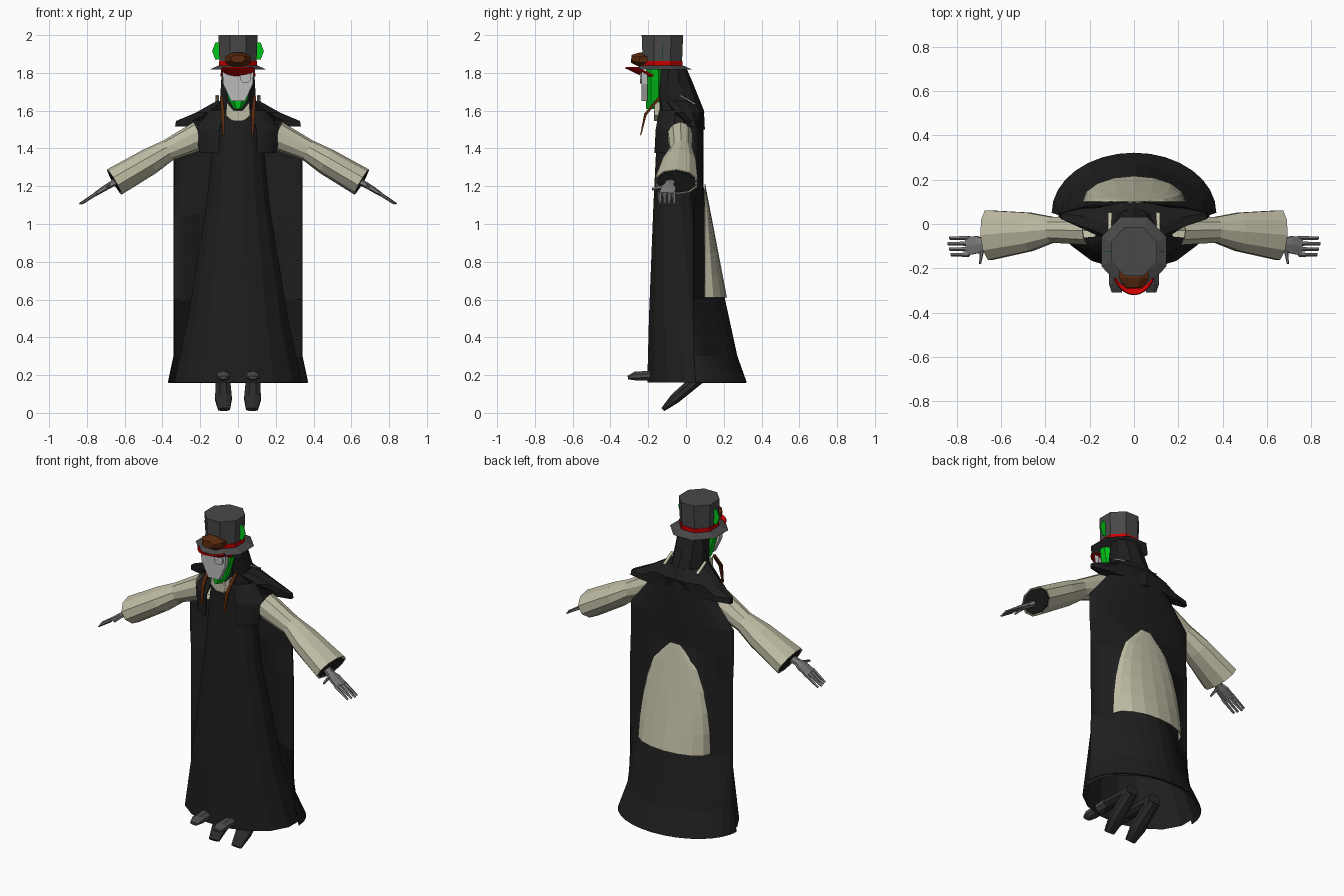
import bpy, bmesh
from math import sin, cos, radians, pi, sqrt, copysign
from mathutils import Vector

cube = bpy.data.objects.get("Cube")
if cube:
    bpy.data.objects.remove(cube)


def material(name, red, green, blue):
    mat = bpy.data.materials.new(name)
    mat.use_nodes = True
    mat.diffuse_color = (red, green, blue, 1)
    shader = mat.node_tree.nodes["Principled BSDF"]
    shader.inputs["Base Color"].default_value = mat.diffuse_color
    return mat


BLACK = material("black cloth", .013, .013, .013)
GREY = material("hat grey", .065, .065, .065)
LEATHER = material("dark leather", .024, .024, .025)
CREAM = material("cream cloth", .52, .5, .37)
BONE = material("hand grey", .2, .2, .2)
MASK = material("mask grey", .5, .5, .5)
GREEN = material("green", 0, .55, .01)
RED = material("red", .6, 0, 0)
BROWN = material("brown", .1, .022, .004)


def build(name, rings, mat, closed=True, caps=True, thick=0):
    """Skin a list of point rings into one object."""
    bm = bmesh.new()
    rows = [[bm.verts.new(point) for point in ring] for ring in rings]
    count = len(rows[0])
    for lower, upper in zip(rows, rows[1:]):
        for i in range(count if closed else count - 1):
            j = (i + 1) % count
            bm.faces.new((lower[i], lower[j], upper[j], upper[i]))
    if caps and closed:
        bm.faces.new(rows[0])
        bm.faces.new(rows[-1])
    bmesh.ops.recalc_face_normals(bm, faces=bm.faces)
    mesh = bpy.data.meshes.new(name)
    bm.to_mesh(mesh)
    bm.free()
    mesh.materials.append(mat)
    part = bpy.data.objects.new(name, mesh)
    bpy.context.collection.objects.link(part)
    if thick:
        modifier = part.modifiers.new("thickness", "SOLIDIFY")
        modifier.thickness = thick
        modifier.offset = 0


def oval(z, centre_y, radius_x, radius_y, sides=8):
    """Horizontal oval ring with a flat side to the front."""
    angles = [2 * pi * (i + .5) / sides for i in range(sides)]
    return [Vector((radius_x * cos(a), centre_y + radius_y * sin(a), z)) for a in angles]


def arc(z, centre_y, radius_x, radius_y, start, end, steps=8, power=1, side=1):
    """Horizontal arc in degrees; a higher power makes the middle bulge."""
    points = []
    for i in range(steps + 1):
        angle = radians(start + (end - start) * i / steps)
        bulge = copysign(abs(sin(angle)) ** power, sin(angle))
        points.append(Vector((side * radius_x * cos(angle), centre_y + radius_y * bulge, z)))
    return points


def tube(name, path, mat, across_axis, sides=8, side=1, caps=True, thick=0):
    """Sweep ovals along (x, y, z, half height, half width)."""
    centres = [Vector((side * x, y, z)) for x, y, z, _, _ in path]
    rings = []
    for i, (centre, section) in enumerate(zip(centres, path)):
        after, before = centres[min(i + 1, len(path) - 1)], centres[max(i - 1, 0)]
        along = (after - before).normalized()
        up = across_axis.cross(along).normalized() * section[-2]
        across = along.cross(up).normalized() * section[-1]
        angles = [2 * pi * (k + .5) / sides for k in range(sides)]
        rings.append([centre + up * sin(a) + across * cos(a) for a in angles])
    build(name, rings, mat, caps=caps, thick=thick)


def plate(name, outline, mat, front_y, depth):
    """Flat front-facing outline of (x, z) points, pushed back along y."""
    rings = [[Vector((x, y, z)) for x, z in outline] for y in (front_y, front_y + depth)]
    build(name, rings, mat)


def mirrored(half):
    """Complete the right half of an outline with its reflection."""
    return half + [(-x, z) for x, z in reversed(half)]


X, Y, Z = Vector((1, 0, 0)), Vector((0, 1, 0)), Vector((0, 0, 1))

# Robe and the cape behind it
robe = [(.16, .05, .345, .26), (.5, -.01, .27, .19), (1.1, -.05, .17, .125), (1.6, -.05, .12, .1)]
build("robe", [oval(*section, sides=16) for section in robe], BLACK, caps=False)

cape = [(.16, .05, .37, .27, 1), (.3, .04, .34, .23, 1.4), (.6, .04, .34, .165, 4),
        (1.05, .04, .34, .09, 4), (1.2, .03, .34, .06, 1), (1.35, .03, .34, .06, 1),
        (1.54, .03, .19, .06, 1)]
build("cape", [arc(*section, 0, 180, 16, power) for *section, power in cape],
      BLACK, closed=False, thick=.004)

# Bulging panel on the back, narrowing to a rounded top
panel = []
for step in range(6):
    rise = step / 5
    panel.append(arc(.61 + .6 * rise, .1, .23 * sqrt(1.02 - rise ** 2),
                     .115 * (1 - rise), 0, 180))
build("cape_back_panel", panel, CREAM, closed=False, thick=.004)

# Shoulder mantle and hood
mantle = [(1.515, .04, .345, .045), (1.545, .035, .34, .05), (1.59, .01, .23, .09),
          (1.65, -.03, .12, .1)]
build("shoulder_mantle", [oval(*section, sides=12) for section in mantle], BLACK)
hood = [(1.5, -.02, .14, .12), (1.6, -.025, .125, .12), (1.65, -.04, .1, .115),
        (1.75, -.065, .094, .1), (1.83, -.07, .09, .07)]
build("hood", [oval(*section, sides=10) for section in hood], BLACK)

# Green face, pale mask, lens and collar
face = [(1.61, .022), (1.65, .05), (1.7, .066), (1.76, .085), (1.82, .097)]
build("face_lining", [oval(z, -.165, width, .05) for z, width in face], GREEN)
plate("mask", mirrored([(.036, 1.65), (.078, 1.74), (.083, 1.81)]), MASK, -.235, .03)
tube("mask_lens", [(.04, y, 1.775, .03, .03) for y in (-.244, -.235)], MASK, X, 10)
plate("collar_front", mirrored([(.025, 1.545), (.035, 1.6)]), CREAM, -.17, .03)

# Top hat with band, visor and goggles
HAT_Y = -.125


def hat_ring(z, radius):
    return oval(z, HAT_Y, radius, radius * 1.06)


build("hat_brim", [hat_ring(1.818, .16), hat_ring(1.838, .115)], GREY)
build("hat_crown", [hat_ring(1.83, .105), hat_ring(2, .112)], GREY)
build("hat_band", [hat_ring(1.832, .109), hat_ring(1.862, .11)], RED)
build("red_visor", [arc(1.828, -.13, .115, .19, 222, 318), arc(1.785, -.13, .1, .1, 205, 335)],
      RED, closed=False, thick=.008)
tube("goggles", [(0, -.2, 1.87, .036, .07), (0, -.245, 1.87, .042, .074),
                 (0, -.29, 1.875, .022, .04)], BROWN, X)

for side in (1, -1):
    # Mantle flap, collar wing and neck ribbon
    build("mantle_flap", [arc(1.375, -.045, .215, .135, 298, 338, side=side),
                          arc(1.5, -.04, .23, .13, 295, 350, side=side),
                          arc(1.6, -.035, .15, .115, 295, 350, side=side)],
          BLACK, closed=False, thick=.006)
    wing = [(.015, 1.59), (.06, 1.645), (.064, 1.575), (.03, 1.545)]
    plate("collar_wing", [(side * x, z) for x, z in wing], CREAM, -.168, .03)
    tube("neck_ribbon", [(.11, -.03, 1.68, .005, .012), (.11, .05, 1.635, .005, .012)],
         CREAM, X, sides=4, side=side)

    # Hat fin and hanging braid
    fin = [(.09, 1.96), (.12, 1.96), (.137, 1.915), (.12, 1.87), (.09, 1.87)]
    plate("hat_fin", [(side * x, z) for x, z in fin], GREEN, HAT_Y, .004)
    tube("braid", [(.088, -.14, 1.67, .01, .01), (.08, -.215, 1.58, .01, .014),
                   (.076, -.24, 1.47, .004, .008)], BROWN, X, sides=4, side=side)

    # Wide sleeve with a dark cuff inside
    tube("sleeve", [(.2, -.03, 1.47, .075, .065), (.37, -.026, 1.39, .055, .058),
                    (.47, -.035, 1.33, .068, .088), (.655, -.05, 1.222, .074, .115)],
         CREAM, Y, sides=10, side=side, caps=False, thick=.006)
    tube("sleeve_cuff", [(.48, -.035, 1.325, .05, .06), (.654, -.05, 1.222, .066, .105)],
         BLACK, Y, sides=10, side=side)

    # Hand
    tube("palm", [(.6, -.07, 1.25, .02, .026), (.68, -.09, 1.205, .016, .028),
                  (.705, -.093, 1.19, .015, .045), (.755, -.1, 1.158, .011, .047)],
         BONE, Y, sides=6, side=side)
    for finger in range(4):
        y = -.063 - .025 * finger
        reach = .84 - .007 * abs(finger - 1)
        tube("finger", [(.745, y, 1.164, .01, .011), (reach, y, 1.107, .005, .008)],
             BONE, Y, sides=5, side=side)
    tube("thumb", [(.685, -.11, 1.2, .011, .012), (.695, -.18, 1.185, .005, .007)],
         BONE, Z, sides=5, side=side)

    # Folded legs: knee guard in front, lowered boot behind
    tube("knee_guard", [(.078, -.308, .187, .01, .025), (.078, -.27, .195, .025, .038),
                        (.078, -.12, .2, .03, .04)], GREY, X, side=side)
    tube("shin", [(.078, -.15, .2, .03, .036), (.078, .08, .19, .035, .04)],
         LEATHER, X, side=side)
    tube("boot", [(.08, .07, .185, .035, .04), (.077, -.06, .075, .03, .048),
                  (.074, -.122, .018, .012, .034)], LEATHER, X, side=side)
